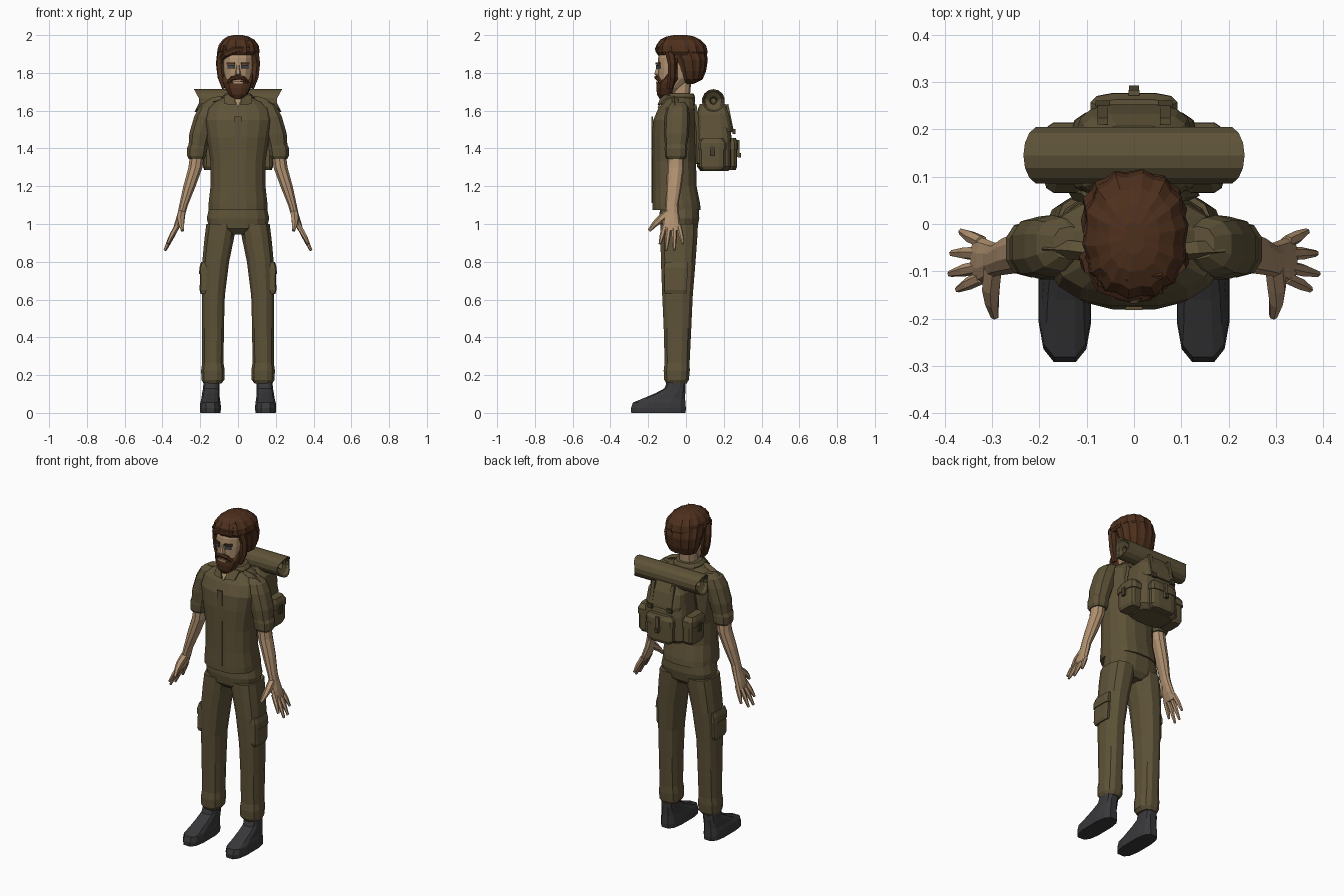
import bpy, bmesh, math
from mathutils import Vector


def material(name, r, g, b):
    m = bpy.data.materials.new(name)
    m.diffuse_color = (r, g, b, 1)
    return m


OLIVE = material("olive cloth", 0.112, 0.086, 0.040)
SKIN = material("skin", 0.44, 0.285, 0.165)
HAIR = material("brown hair", 0.075, 0.029, 0.012)
BOOT = material("charcoal leather", 0.040, 0.040, 0.043)
EYE = material("slate eye", 0.055, 0.065, 0.085)
DARK = material("dark olive", 0.060, 0.047, 0.024)


def skin(name, mat, rings):
    """Bridge closed rings of equal length and cap both ends."""
    bm = bmesh.new()
    vs = [[bm.verts.new(p) for p in r] for r in rings]
    n = len(vs[0])
    for a, b in zip(vs, vs[1:]):
        for i in range(n):
            j = (i + 1) % n
            bm.faces.new((a[i], a[j], b[j], b[i]))
    bm.faces.new(vs[0][::-1])
    bm.faces.new(vs[-1])
    bmesh.ops.recalc_face_normals(bm, faces=bm.faces)
    me = bpy.data.meshes.new(name)
    bm.to_mesh(me)
    bm.free()
    me.materials.append(mat)
    ob = bpy.data.objects.new(name, me)
    bpy.context.collection.objects.link(ob)
    return ob


def loft(name, mat, rows, n=12, sq=2.5, side=1, ridge=0):
    """Rows of (z, centre x, centre y, half width, half depth), level superellipses."""
    rings = []
    for z, cx, cy, rx, ry in rows:
        ring = []
        for i in range(n):
            a = 2 * math.pi * (i + 0.5) / n
            c, s = math.cos(a), math.sin(a)
            k = 1 - ridge * (i % 2)
            x = math.copysign(abs(c) ** (2 / sq), c) * rx * k
            y = math.copysign(abs(s) ** (2 / sq), s) * ry * k
            ring.append(Vector((side * (cx + x), cy + y, z)))
        rings.append(ring)
    return skin(name, mat, rings)


def tube(name, mat, pts, radii, n=6, side=1):
    """Round tapered tube along a path."""
    pts = [Vector((side * p[0], p[1], p[2])) for p in pts]
    rings = []
    for i, p in enumerate(pts):
        d = (pts[min(i + 1, len(pts) - 1)] - pts[max(i - 1, 0)]).normalized()
        u = d.cross(Vector((0.3, 0.9, 0.2))).normalized()
        v = d.cross(u)
        rings.append([p + radii[i] * (u * math.cos(t) + v * math.sin(t))
                      for t in (2 * math.pi * k / n for k in range(n))])
    return skin(name, mat, rings)


def box(name, mat, c, s, rz=0, rx=0):
    x, y, z = (k / 2 for k in s)
    ob = skin(name, mat, [[Vector(p) for p in ((-x, -y, h), (x, -y, h), (x, y, h), (-x, y, h))]
                          for h in (-z, z)])
    ob.location = c
    ob.rotation_euler = (rx, 0, rz)
    return ob


# shirt body, collar and front closure
loft("shirt", OLIVE, [(1.075, 0, -.05, .158, .13), (1.11, 0, -.052, .158, .128),
     (1.2, 0, -.06, .148, .118), (1.33, 0, -.062, .148, .117), (1.46, 0, -.062, .168, .12),
     (1.55, 0, -.058, .185, .117), (1.61, 0, -.047, .175, .102), (1.645, 0, -.038, .13, .085),
     (1.67, 0, -.033, .085, .072)], n=16)
loft("collar", OLIVE, [(1.645, 0, -.035, .09, .082), (1.672, 0, -.035, .088, .083),
     (1.69, 0, -.03, .07, .07)], n=14)
box("front_closure", OLIVE, (0, -.178, 1.34), (.035, .008, .46))
skin("neck_opening", SKIN, [[Vector((x, y + d, z)) for x, y, z in
     ((-.03, -.112, 1.69), (.03, -.112, 1.69), (0, -.147, 1.615))] for d in (-.004, .004)])

# trouser seat
loft("trouser_seat", OLIVE, [(.945, 0, -.035, .09, .07), (.975, 0, -.037, .155, .098),
     (1.03, 0, -.035, .168, .107), (1.10, 0, -.035, .152, .104)], n=16)

for s, tag in ((1, "left"), (-1, "right")):
    # collar point and shoulder tab
    skin("collar_point_" + tag, OLIVE, [[Vector((s * x, y + d, z)) for x, y, z in
         ((.025, -.118, 1.692), (.075, -.085, 1.68), (.07, -.128, 1.635), (.012, -.143, 1.63))]
         for d in (-.008, .004)])
    tube("shoulder_tab_" + tag, OLIVE, [(.085, -.06, 1.662), (.13, -.055, 1.65),
         (.185, -.052, 1.617)], [.018, .02, .018], 4, s)
    # sleeve with rolled cuff
    loft("sleeve_" + tag, OLIVE, [(1.645, .135, -.04, .035, .035), (1.62, .152, -.043, .056, .056),
         (1.57, .172, -.047, .062, .066), (1.48, .200, -.05, .060, .066),
         (1.41, .212, -.053, .052, .058)], n=10, side=s)
    loft("cuff_" + tag, OLIVE, [(1.42, .212, -.053, .052, .058), (1.40, .216, -.053, .057, .06),
         (1.36, .219, -.053, .052, .058), (1.345, .219, -.053, .044, .05)], n=10, side=s)
    # forearm and palm
    loft("forearm_" + tag, SKIN, [(1.38, .215, -.055, .039, .042), (1.3, .225, -.055, .039, .045),
         (1.2, .257, -.064, .034, .041), (1.1, .288, -.075, .024, .034),
         (1.06, .298, -.075, .022, .037), (1.01, .315, -.078, .020, .047),
         (.965, .332, -.075, .014, .048)], n=10, sq=2.2, side=s)
    # fingers and thumb
    for k, (y0, y1, xt, zt) in enumerate(((-.113, -.138, .372, .895), (-.09, -.105, .388, .86),
                                          (-.062, -.062, .384, .862), (-.038, -.016, .365, .895))):
        tube(f"finger_{k + 1}_{tag}", SKIN, [(.322, y0, .99), ((.326 + xt) / 2, (y0 + y1) / 2,
             (.99 + zt) / 2), (xt, y1, zt)], [.014, .0135, .007], 6, s)
    tube("thumb_" + tag, SKIN, [(.298, -.09, 1.06), (.302, -.135, 1.025), (.300, -.165, 1.0),
         (.294, -.195, .965)], [.022, .021, .016, .009], 6, s)
    # trouser leg, gathered at the ankle
    loft("trouser_leg_" + tag, OLIVE, [(.155, .135, -.05, .048, .055), (.175, .133, -.05, .062, .067),
         (.225, .133, -.049, .064, .071), (.265, .133, -.047, .058, .068),
         (.45, .132, -.045, .059, .075), (.62, .130, -.045, .062, .083),
         (.8, .118, -.041, .073, .094), (.92, .100, -.038, .080, .1), (1.0, .088, -.036, .082, .102)],
         n=12, side=s)
    # cargo pocket and flap
    loft("cargo_pocket_" + tag, OLIVE, [(.63, .18, -.055, .018, .056), (.65, .184, -.055, .02, .062),
         (.77, .18, -.052, .02, .062)], n=8, sq=5, side=s)
    loft("cargo_flap_" + tag, OLIVE, [(.735, .183, -.053, .024, .066), (.77, .181, -.053, .024, .066),
         (.8, .174, -.05, .022, .062)], n=8, sq=5, side=s)
    # boot
    loft("boot_" + tag, BOOT, [(0, .146, -.146, .055, .147), (.025, .146, -.146, .057, .149),
         (.055, .146, -.142, .055, .142), (.075, .145, -.118, .05, .116), (.105, .144, -.082, .047, .08),
         (.13, .142, -.058, .044, .057), (.17, .14, -.05, .043, .05)], n=12, sq=3, side=s)
    # eye, brow and hair beside the face
    box("eye_" + tag, EYE, (s * .037, -.147, 1.832), (.036, .009, .018), s * .4)
    box("brow_" + tag, HAIR, (s * .038, -.148, 1.85), (.046, .009, .01), s * .4)
    tube("side_lock_" + tag, HAIR, [(.085, -.085, 1.91), (.096, -.075, 1.85), (.088, -.075, 1.78),
         (.07, -.085, 1.72)], [.026, .022, .022, .016], 6, s)
    # moustache half
    tube("moustache_" + tag, HAIR, [(-.002, -.156, 1.777), (.03, -.15, 1.772), (.058, -.13, 1.745)],
         [.012, .012, .008], 6, s)

# neck, head and nose
loft("neck", SKIN, [(1.63, 0, -.03, .052, .052), (1.69, 0, -.028, .05, .05),
     (1.78, 0, -.02, .052, .05)], n=10)
loft("head", SKIN, [(1.68, 0, -.10, .035, .04), (1.72, 0, -.085, .06, .062),
     (1.77, 0, -.055, .075, .092), (1.83, 0, -.04, .083, .11), (1.88, 0, -.035, .085, .112),
     (1.94, 0, -.03, .08, .1)], n=14)
skin("nose", SKIN, [[Vector((x, y, z)) for x, y in ((-w, -.14), (w, -.14), (w * .5, f), (-w * .5, f))]
     for z, w, f in ((1.783, .014, -.152), (1.793, .017, -.168), (1.845, .009, -.152))])

# beard and mouth
loft("beard", HAIR, [(1.662, 0, -.118, .022, .022), (1.685, 0, -.11, .05, .044),
     (1.72, 0, -.1, .07, .058), (1.747, 0, -.092, .08, .064), (1.765, 0, -.075, .085, .06),
     (1.81, 0, -.062, .09, .035), (1.88, 0, -.055, .092, .03)], n=16, ridge=.04)
box("mouth", SKIN, (0, -.155, 1.748), (.055, .009, .011))

# hair: back mass, crown and swept fringe
loft("hair_back", HAIR, [(1.742, 0, .01, .045, .03), (1.765, 0, .028, .085, .06),
     (1.81, 0, .027, .104, .08), (1.87, 0, .02, .113, .096), (1.93, 0, -.005, .108, .11)],
     n=28, sq=2.2, ridge=.06)
loft("hair_crown", HAIR, [(1.895, .002, -.02, .106, .13), (1.91, .003, -.022, .113, .138),
     (1.945, .003, -.026, .107, .133), (1.975, .003, -.03, .085, .108), (1.993, 0, -.03, .055, .072),
     (2.0, 0, -.03, .022, .035)], n=28, sq=2.3, ridge=.06)
for k in range(3):
    tube(f"fringe_lock_{k + 1}", HAIR, [(.06, -.135 + .015 * k, 1.93 + .02 * k),
         (-.01, -.146 + .015 * k, 1.925 + .02 * k), (-.065, -.128 + .012 * k, 1.90 + .02 * k),
         (-.095, -.085 + .01 * k, 1.87 + .02 * k)], [.012, .02, .02, .01], 6)

# rucksack body, lid and pockets
loft("pack_body", OLIVE, [(1.28, 0, .15, .11, .075), (1.305, 0, .15, .138, .093),
     (1.45, 0, .148, .136, .095), (1.56, 0, .143, .12, .086), (1.62, 0, .135, .085, .07)], n=16, sq=4)
loft("pack_lid", OLIVE, [(1.49, 0, .152, .118, .101), (1.51, 0, .15, .124, .1),
     (1.58, 0, .145, .118, .088), (1.635, 0, .14, .08, .068)], n=16, sq=4)


def pocket(name, cx, cy, rx, ry):
    loft(name, OLIVE, [(1.285, cx, cy, rx * .8, ry * .8), (1.305, cx, cy, rx, ry),
         (1.41, cx, cy, rx, ry), (1.445, cx, cy, rx * .85, ry * .8)], n=12, sq=4)
    loft(name + "_flap", OLIVE, [(1.395, cx, cy, rx + .006, ry + .006),
         (1.43, cx, cy, rx + .005, ry + .005), (1.455, cx, cy, rx * .85, ry * .8)], n=12, sq=4)


pocket("back_pocket", 0, .235, .088, .036)
for s, tag in ((1, "left"), (-1, "right")):
    pocket("side_pocket_" + tag, s * .145, .14, .042, .07)
    box("side_buckle_" + tag, DARK, (s * .193, .14, 1.385), (.012, .025, .05))
    # straps down the lid and harness edge against the back
    box("lid_strap_" + tag, OLIVE, (s * .066, .232, 1.56), (.022, .014, .15), 0, .2)
    box("lid_buckle_" + tag, DARK, (s * .066, .254, 1.49), (.03, .014, .026))
    tube("harness_strap_" + tag, OLIVE, [(.075, .04, 1.63), (.095, .06, 1.5), (.125, .065, 1.32)],
         [.016, .018, .015], 4, s)
box("pocket_strap", OLIVE, (0, .277, 1.4), (.024, .012, .09))
box("pocket_buckle", DARK, (0, .284, 1.365), (.022, .016, .024))

# bedroll with slanted, hollow ends
roll = []
for x, r in ((-.15, .014), (-.185, .02), (-.188, .045), (-.2, .054), (-.2, .061),
             (.2, .061), (.2, .054), (.188, .045), (.185, .02), (.15, .014)):
    ring = []
    for k in range(14):
        a = 2 * math.pi * (k + .5) / 14
        dz = r * math.sin(a)
        ring.append(Vector((x + math.copysign(.55 * dz, x) * (1 if dz > 0 else .9),
                            .145 + r * math.cos(a), 1.653 + dz)))
    roll.append(ring)
skin("bedroll", OLIVE, roll)
